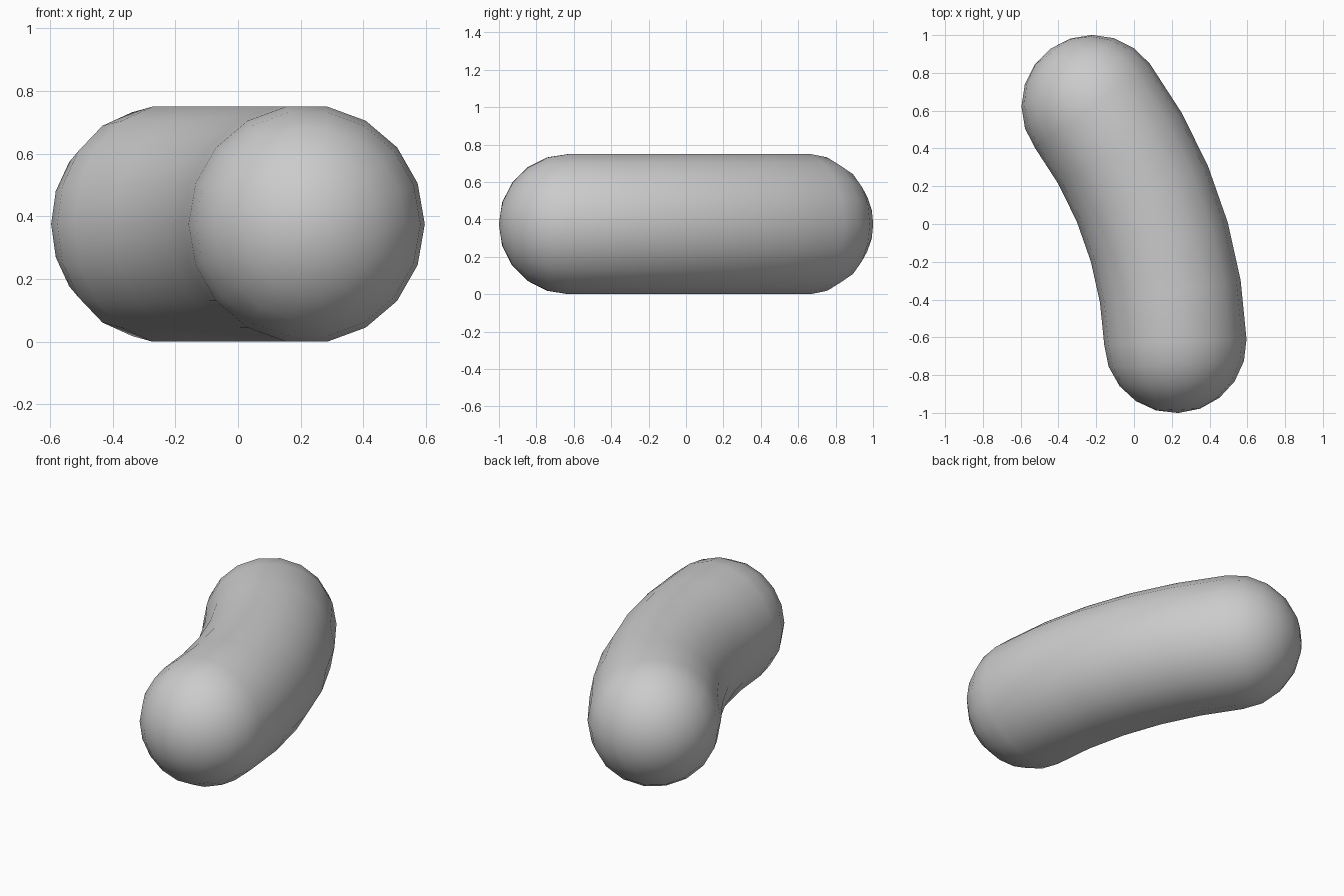
import bpy, bmesh
from math import sin, cos, tan, pi, radians
from mathutils import Vector

if "Cube" in bpy.data.objects:
    bpy.data.objects.remove(bpy.data.objects["Cube"])

SIDES, BENDS, CAP = 18, 5, 5
R = 0.377
END = Vector((0.219, -0.624))          # centre of the front cap; back cap is opposite
SWEEP = radians(34)
lean = END.angle_signed(Vector((0, -1)))   # tilt of the chord in plan
lean = abs(lean)
bend_r = END.length / sin(SWEEP / 2)
outward = Vector((cos(lean), sin(lean)))
sagitta = END.length * tan(SWEEP / 4)
pivot = outward * (sagitta - bend_r)

# Stations along the bent axis: (centre, tangent, ring radius)
stations = []
for i in range(BENDS + 1):
    a = lean - SWEEP / 2 + SWEEP * i / BENDS
    n = Vector((cos(a), sin(a)))
    stations.append((pivot + n * bend_r, Vector((-n.y, n.x)), R))


def cap(station, sign):
    c, t, _ = station
    return [(c + t * sign * R * sin(k * pi / 2 / CAP), t, R * cos(k * pi / 2 / CAP))
            for k in range(1, CAP)]


rings = cap(stations[0], -1)[::-1] + stations + cap(stations[-1], 1)
poles = [stations[0][0] - stations[0][1] * R, stations[-1][0] + stations[-1][1] * R]

# Bent capsule skin
bm = bmesh.new()
z_fit = 0.375 / (R * sin(radians(80)))
loops = []
for c, t, r in rings:
    n = Vector((t.y, -t.x))
    loop = []
    for j in range(SIDES):
        a = 2 * pi * j / SIDES
        p = c + n * r * cos(a)
        loop.append(bm.verts.new((p.x, p.y, 0.375 + r * sin(a) * z_fit)))
    loops.append(loop)
for l0, l1 in zip(loops, loops[1:]):
    for j in range(SIDES):
        k = (j + 1) % SIDES
        bm.faces.new((l0[j], l0[k], l1[k], l1[j]))
for p, loop in zip(poles, (loops[0], loops[-1])):
    tip = bm.verts.new((p.x, p.y, 0.375))
    for j in range(SIDES):
        bm.faces.new((loop[j], loop[(j + 1) % SIDES], tip))
bmesh.ops.recalc_face_normals(bm, faces=bm.faces)
for f in bm.faces:
    f.smooth = True

mesh = bpy.data.meshes.new("bent_capsule")
bm.to_mesh(mesh)
bm.free()
obj = bpy.data.objects.new("bent_capsule", mesh)
bpy.context.collection.objects.link(obj)
